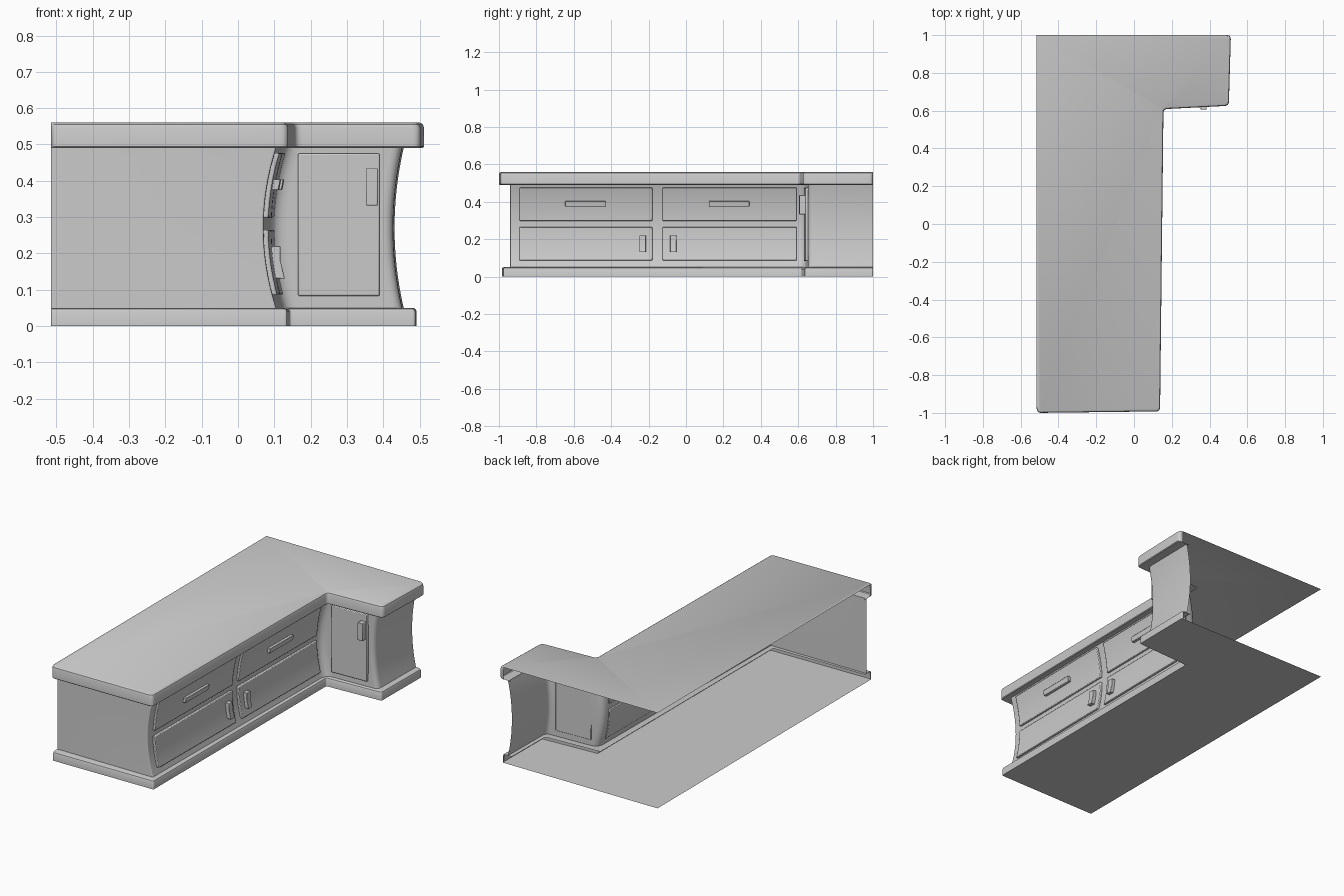
import bpy, bmesh
from mathutils import Vector

if "Cube" in bpy.data.objects:
    bpy.data.objects.remove(bpy.data.objects["Cube"])

LEFT, BACK = -0.515, 1.0


def finish(name, bm, bevel=0):
    bmesh.ops.recalc_face_normals(bm, faces=bm.faces)
    me = bpy.data.meshes.new(name)
    bm.to_mesh(me)
    bm.free()
    ob = bpy.data.objects.new(name, me)
    bpy.context.collection.objects.link(ob)
    if bevel:
        m = ob.modifiers.new("bevel", 'BEVEL')
        m.width, m.segments, m.limit_method = bevel, 2, 'ANGLE'
    bpy.ops.object.select_all(action='DESELECT')
    ob.select_set(True)
    bpy.context.view_layer.objects.active = ob
    bpy.ops.object.shade_smooth_by_angle(angle=0.6)
    return ob


def fillet(pts, radii, n=5):
    """Round the inner corners of an open 2D path."""
    pts = [Vector(p) for p in pts]
    out = [pts[0]]
    for i in range(1, len(pts) - 1):
        p, r = pts[i], radii[i - 1]
        a = p + (pts[i - 1] - p).normalized() * r
        b = p + (pts[i + 1] - p).normalized() * r
        for k in range(n + 1):
            t = k / n
            out.append(a * (1 - t) ** 2 + p * 2 * t * (1 - t) + b * t * t)
    return out + [pts[-1]]


def shell(name, rings, cap=False):
    """Loft open rings (path, z); optionally cap the last one to the back corner."""
    bm = bmesh.new()
    rows = [[bm.verts.new((p.x, p.y, z)) for p in path] for path, z in rings]
    for r, s in zip(rows, rows[1:]):
        for i in range(len(r) - 1):
            bm.faces.new((r[i], r[i + 1], s[i + 1], s[i]))
    if cap:
        bm.faces.new(rows[-1] + [bm.verts.new((LEFT, BACK, rings[-1][1]))])
    return finish(name, bm)


def plate_path(y0, x1, x2, y1, x3, x4, d, r):
    """L-shaped edge inset by d, with small returns at both open ends."""
    pts = [(LEFT, y0 + r * 1.3 + d), (LEFT, y0 + d), (x1 - d, y0 + 0.008 + d), (x2 - d, y1 + d),
           (x3 - d, y1 + 0.018 + d), (x4 - d, BACK), (x4 - d - r * 1.3, BACK)]
    return fillet(pts, [r] * 5)


# Worktop: lip, rim, rounded edge and flat top
top = (-1.0, 0.138, 0.156, 0.608, 0.502, 0.513)
shell("worktop", [(plate_path(*top, d, 0.022), z) for d, z in
                  [(0.06, 0.49), (0.004, 0.49), (0, 0.494), (0, 0.546), (0.003, 0.555), (0.011, 0.56)]], True)

# Plinth with flat floor sheet
base = (-0.985, 0.135, 0.142, 0.617, 0.488, 0.492)
shell("plinth", [(plate_path(*base, d, 0.008), z) for d, z in
                 [(0.06, 0.05), (0.01, 0.05), (0.003, 0.047), (0, 0.04), (0, 0)]], True)


def sag(z):
    return 1 - ((z - 0.27) / 0.22) ** 2


def side_x(y, z):
    return 0.105 + (y + 0.94) * 0.0113 - 0.035 * sag(z)


def body_path(z):
    e = 0.452 - 0.025 * sag(z)
    pts = [(LEFT, -0.94), (side_x(-0.94, z), -0.94), (side_x(0.64, z), 0.64),
           (e, 0.654), (e + 0.004, BACK)]
    return fillet(pts, [0.006, 0.048, 0.03])


# Cabinet walls, open at the back
shell("cabinet_walls", [(body_path(z), z) for z in [0.05 + 0.44 * i / 16 for i in range(17)]])


def on_side(y, z, out):
    return (side_x(y, z) + out, y, z)


def on_front(x, z, out):
    return (x, 0.64 + (x - 0.12) * 0.042 - out, z)


def panel(name, surf, u0, u1, z0, z1, o0, o1, n=8, bevel=0.004):
    """Solid slab that follows a wall surface between two offsets."""
    bm = bmesh.new()
    rows = []
    for i in range(n + 1):
        z = z0 + (z1 - z0) * i / n
        rows.append([bm.verts.new(surf(u, z, o)) for u, o in
                     ((u0, o0), (u1, o0), (u1, o1), (u0, o1))])
    for r, s in zip(rows, rows[1:]):
        for k in range(4):
            bm.faces.new((r[k], r[(k + 1) % 4], s[(k + 1) % 4], s[k]))
    bm.faces.new(rows[0])
    bm.faces.new(rows[-1])
    return finish(name, bm, bevel)


# Drawers and low doors on the long side
for tag, y0, y1 in (("near", -0.89, -0.18), ("far", -0.125, 0.592)):
    panel(tag + "_drawer", on_side, y0, y1, 0.298, 0.476, -0.004, 0.013)
    panel(tag + "_low_door", on_side, y0, y1, 0.085, 0.265, -0.004, 0.013)
    mid = (y0 + y1) / 2 - 0.003
    panel(tag + "_drawer_handle", on_side, mid - 0.108, mid + 0.108, 0.374, 0.404,
          0.01, 0.03, 1, 0.003)

# Corner door and its upright handle
panel("corner_door", on_front, 0.165, 0.39, 0.083, 0.475, -0.004, 0.012, 1)
panel("corner_door_handle", on_front, 0.352, 0.385, 0.332, 0.435, 0.01, 0.045, 1, 0.003)

# Angled upright handles on the low doors
for tag, y in (("near", -0.232), ("far", -0.068)):
    bm = bmesh.new()
    prof = [(0.092, 0.22), (0.117, 0.22), (0.117, 0.18), (0.129, 0.13), (0.098, 0.132)]
    ends = [[bm.verts.new((x, y + s * 0.017, z)) for x, z in prof] for s in (-1, 1)]
    for e in ends:
        bm.faces.new(e)
    for k in range(5):
        j = (k + 1) % 5
        bm.faces.new((ends[0][k], ends[0][j], ends[1][j], ends[1][k]))
    finish(tag + "_low_door_handle", bm, 0.002)
